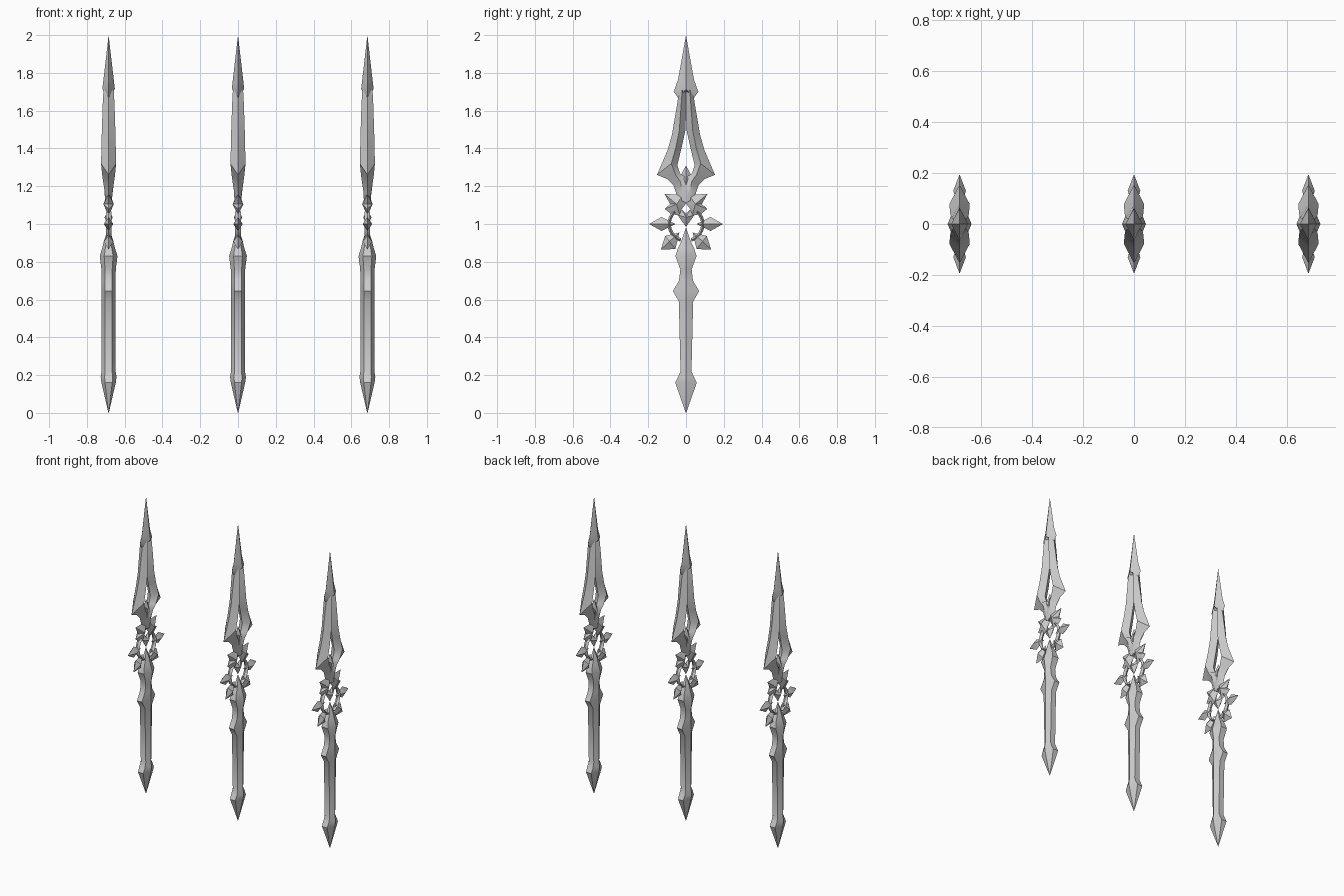
import bpy, bmesh, math

cube = bpy.data.objects.get("Cube")
if cube:
    bpy.data.objects.remove(cube, do_unlink=True)

steel = bpy.data.materials.new("grey_steel")
steel.use_nodes = True
GREY = (0.6, 0.6, 0.6, 1)
steel.diffuse_color = GREY
steel.node_tree.nodes["Principled BSDF"].inputs["Base Color"].default_value = GREY

SPACING = 0.685
SPEARS = {"right": -SPACING, "centre": 0, "left": SPACING}


def finish(name, bm, mirror=False, angle=35):
    """Clean the mesh and place one linked copy on each spear."""
    bmesh.ops.remove_doubles(bm, verts=bm.verts, dist=0.0002)
    bmesh.ops.recalc_face_normals(bm, faces=bm.faces)
    mesh = bpy.data.meshes.new(name)
    bm.to_mesh(mesh)
    bm.free()
    mesh.materials.append(steel)
    for i, (side, x) in enumerate(SPEARS.items()):
        ob = bpy.data.objects.new(f"{side}_{name}", mesh)
        bpy.context.collection.objects.link(ob)
        ob.location.x = x
        if i == 0:
            bpy.ops.object.select_all(action='DESELECT')
            ob.select_set(True)
            bpy.context.view_layer.objects.active = ob
            bpy.ops.object.shade_smooth_by_angle(angle=math.radians(angle))
        if mirror:
            mod = ob.modifiers.new("mirror", 'MIRROR')
            mod.use_axis = (False, True, False)
            mod.use_clip = True


def loft(bm, sections):
    """Skin a list of equal rings of (x, y, z) points and close both ends."""
    rings = [[bm.verts.new(p) for p in s] for s in sections]
    n = len(rings[0])
    for a, b in zip(rings, rings[1:]):
        for i in range(n):
            j = (i + 1) % n
            bm.faces.new((a[i], a[j], b[j], b[i]))
    bm.faces.new(rings[0])
    bm.faces.new(rings[-1])


def ridged(name, rows):
    """Mirrored bar: each row is inner (y, z, t), ridge (y, z, t), outer (y, z)."""
    bm = bmesh.new()
    loft(bm, [[(0, *o), (r[2], r[0], r[1]), (i[2], i[0], i[1]),
               (-i[2], i[0], i[1]), (-r[2], r[0], r[1])] for i, r, o in rows])
    finish(name, bm, mirror=True)


def gem(name, outline, centre, thick, mirror=False):
    """Flat outline rising to a point on both sides."""
    bm = bmesh.new()
    rim = [bm.verts.new((0, y, z)) for y, z in outline]
    for s in (-1, 1):
        peak = bm.verts.new((s * thick, *centre))
        for i in range(len(rim)):
            bm.faces.new((rim[i], rim[(i + 1) % len(rim)], peak))
    finish(name, bm, mirror)


def both(half):
    """Complete a half outline that starts and ends on the centre line."""
    return half + [(-y, z) for y, z in reversed(half[1:-1])]


# Blade tip
gem("blade_tip", both([(0, 2.0), (0.042, 1.765), (0.065, 1.70), (0.04, 1.665), (0, 1.70)]),
    (0, 1.715), 0.033)

# Split blade with open middle, running down into the neck
ridged("blade", [
    ((0, 1.71, 0), (0.02, 1.71, 0.027), (0.036, 1.71)),
    ((0, 1.64, 0), (0.025, 1.64, 0.031), (0.046, 1.64)),
    ((0.002, 1.50, 0), (0.036, 1.49, 0.036), (0.075, 1.47)),
    ((0.022, 1.41, 0), (0.055, 1.40, 0.038), (0.098, 1.39)),
    ((0.046, 1.31, 0), (0.078, 1.32, 0.040), (0.154, 1.26)),
    ((0.03, 1.265, 0), (0.055, 1.26, 0.034), (0.098, 1.238)),
    ((0, 1.25, 0.012), (0.03, 1.225, 0.029), (0.066, 1.205)),
    ((0, 1.17, 0.022), (0.02, 1.165, 0.020), (0.05, 1.155)),
    ((0, 1.11, 0.015), (0.015, 1.12, 0.018), (0.045, 1.13)),
])
gem("blade_spike", both([(0, 1.31), (0.035, 1.245), (0, 1.15)]), (0, 1.235), 0.027)

# Guard: barbed wings, lower spike, ring and pointed jewels
gem("guard_wing", [(0, 1.175), (0.05, 1.157), (0.113, 1.158), (0.084, 1.105), (0.113, 1.08),
                   (0.078, 1.052), (0.032, 1.045), (0.022, 1.08), (0, 1.108)],
    (0.05, 1.105), 0.028, mirror=True)
gem("guard_spike", both([(0, 1.056), (0.022, 1.076), (0.045, 1.048), (0, 0.985)]),
    (0, 1.035), 0.022)


def polar(r, a):
    return r * math.cos(a), 1.0 + r * math.sin(a)


ridged("guard_ring", [((*polar(0.080, a), 0), (*polar(0.089, a), 0.015), polar(0.098, a))
                      for a in [math.radians(-72 + 12 * k) for k in range(11)]])
gem("side_jewel", [(0.055, 1.0), (0.13, 1.037), (0.195, 1.0), (0.13, 0.963)],
    (0.13, 1.0), 0.025, mirror=True)
gem("lower_jewel", [(0.035, 0.955), (0.11, 0.937), (0.133, 0.865), (0.056, 0.867)],
    (0.088, 0.908), 0.025, mirror=True)

# Six-sided shaft with collars and pommel: z, half depth in x, half width in y
shaft = [(0.0, 0.001, 0.001), (0.16, 0.038, 0.057), (0.19, 0.042, 0.042), (0.22, 0.037, 0.029),
         (0.59, 0.037, 0.038), (0.645, 0.037, 0.070), (0.70, 0.037, 0.037), (0.76, 0.038, 0.030),
         (0.83, 0.047, 0.056), (0.875, 0.033, 0.042), (0.91, 0.025, 0.024), (0.98, 0.002, 0.001)]
bm = bmesh.new()
loft(bm, [[(hx * math.cos(k * math.pi / 3),
            hy * math.sin(k * math.pi / 3) / math.sin(math.pi / 3), z) for k in range(6)]
          for z, hx, hy in shaft])
finish("shaft", bm)
